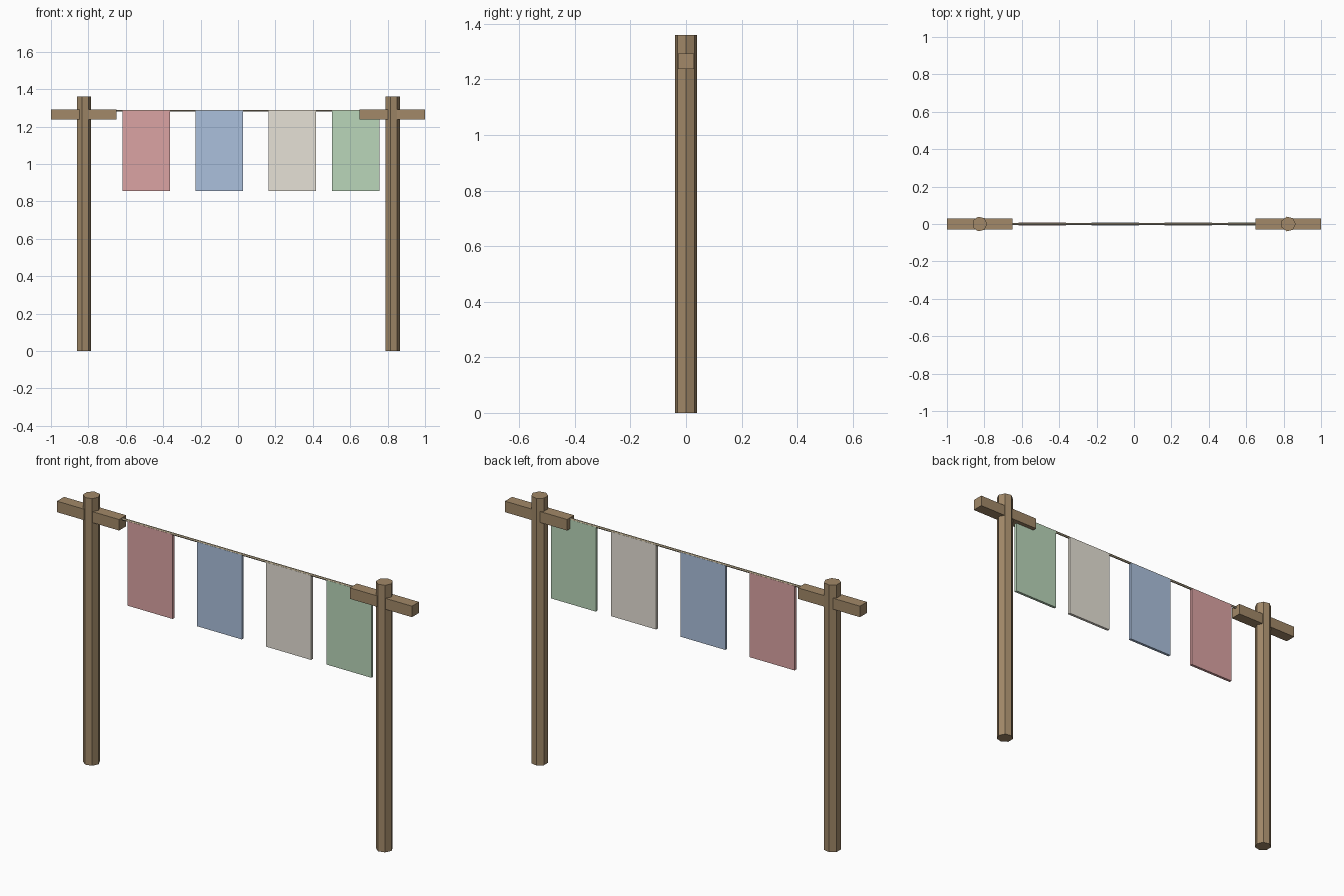
import bpy, math

if "Cube" in bpy.data.objects:
    bpy.data.objects.remove(bpy.data.objects["Cube"])


def material(name, rgb):
    m = bpy.data.materials.new(name)
    m.diffuse_color = (*rgb, 1)
    m.use_nodes = True
    m.node_tree.nodes["Principled BSDF"].inputs["Base Color"].default_value = m.diffuse_color
    return m


def finish(name, mat):
    ob = bpy.context.object
    ob.name = name
    ob.data.materials.append(mat)
    return ob


def box(name, center, size, mat):
    bpy.ops.mesh.primitive_cube_add(size=1, location=center)
    bpy.context.object.scale = size
    bpy.ops.object.transform_apply(location=False, rotation=False, scale=True)
    return finish(name, mat)


def rod(name, center, radius, length, sides, mat, rotation=(0, 0, 0)):
    bpy.ops.mesh.primitive_cylinder_add(vertices=sides, radius=radius, depth=length,
                                        location=center, rotation=rotation)
    return finish(name, mat)


wood = material("wood", (0.36, 0.25, 0.14))
cord = material("cord", (0.50, 0.42, 0.28))

# Posts with short cross arms at the top
for side, s in (("left", -1), ("right", 1)):
    rod(f"{side}_post", (s * 0.825, 0, 0.68), 0.04, 1.36, 7, wood, (0, 0, -math.pi / 2))
    box(f"{side}_cross_arm", (s * 0.825, 0, 1.265), (0.35, 0.057, 0.056), wood)

# Line between the posts
rod("line", (0, 0, 1.285), 0.006, 1.62, 6, cord, (0, math.pi / 2, 0))

# Hanging cloths
cloths = (
    ("pink", -0.49, (0.71, 0.37, 0.37)),
    ("blue", -0.10, (0.41, 0.53, 0.72)),
    ("cream", 0.29, (0.79, 0.75, 0.67)),
    ("green", 0.63, (0.49, 0.67, 0.49)),
)
for name, x, rgb in cloths:
    box(f"{name}_cloth", (x, 0, 1.07), (0.253, 0.014, 0.43), material(name, rgb))
